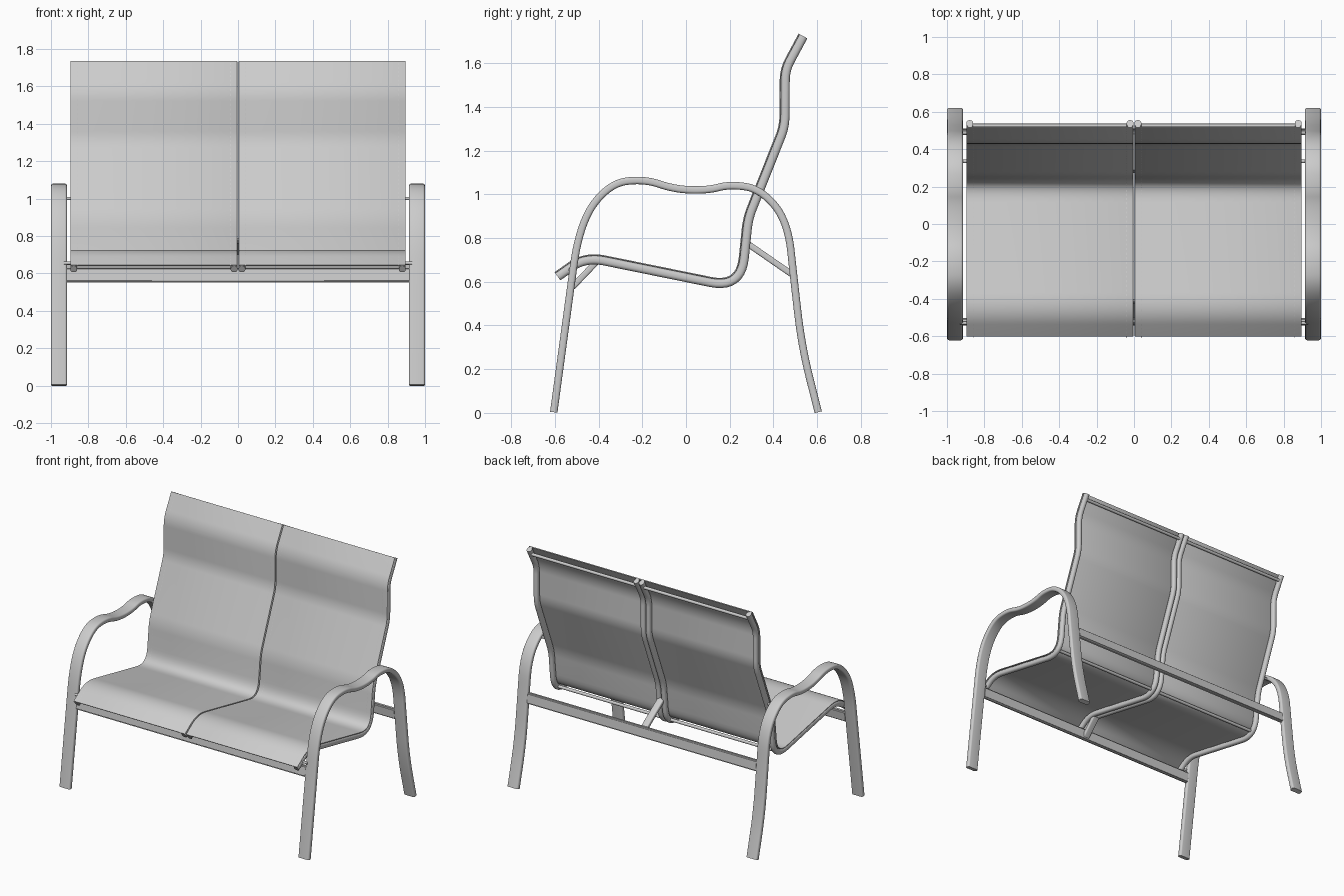
import bpy, bmesh, math
from mathutils import Vector

cube = bpy.data.objects.get("Cube")
if cube:
    bpy.data.objects.remove(cube, do_unlink=True)

grey = bpy.data.materials.new("light_grey")
grey.use_nodes = True
grey.diffuse_color = (0.6, 0.6, 0.6, 1)
grey.node_tree.nodes["Principled BSDF"].inputs["Base Color"].default_value = (0.6, 0.6, 0.6, 1)


def finish(name, bm, angle=40):
    bmesh.ops.recalc_face_normals(bm, faces=bm.faces)
    mesh = bpy.data.meshes.new(name)
    bm.to_mesh(mesh)
    bm.free()
    mesh.materials.append(grey)
    ob = bpy.data.objects.new(name, mesh)
    bpy.context.collection.objects.link(ob)
    bpy.ops.object.select_all(action='DESELECT')
    ob.select_set(True)
    bpy.context.view_layer.objects.active = ob
    bpy.ops.object.shade_smooth_by_angle(angle=math.radians(angle))
    return ob


def rounded_path(corners, steps=10):
    """Turn (y, z, reach) corners into a path with rounded bends."""
    pts = [Vector(c[:2]) for c in corners]
    path = [pts[0]]
    for i in range(1, len(pts) - 1):
        p, reach = pts[i], corners[i][2]
        a, b = pts[i - 1] - p, pts[i + 1] - p
        a = p + a.normalized() * min(reach, a.length / 2)
        b = p + b.normalized() * min(reach, b.length / 2)
        for s in range(steps + 1):
            t = s / steps
            q = a * (1 - t) ** 2 + p * 2 * t * (1 - t) + b * t * t
            if (q - path[-1]).length > 0.001:
                path.append(q)
    return path + [pts[-1]]


def frames(path):
    """Yield each path point with its tangent and upper normal."""
    for i, p in enumerate(path):
        t = (path[min(i + 1, len(path) - 1)] - path[max(i - 1, 0)]).normalized()
        yield p, t, Vector((-t.y, t.x))


def round_rect(w, h, r, steps=4):
    out = []
    for k, (sx, sy) in enumerate([(1, 1), (-1, 1), (-1, -1), (1, -1)]):
        for s in range(steps + 1):
            a = math.pi / 2 * (k + s / steps)
            out.append((sx * (w / 2 - r) + r * math.cos(a), sy * (h / 2 - r) + r * math.sin(a)))
    return out


def sweep(name, path, section, x, lift=0):
    """Sweep a cross-section along a side-on path at the given x."""
    bm = bmesh.new()
    rings = []
    for p, t, n in frames(path):
        ring = []
        for u, v in section:
            q = p + n * (v + lift)
            ring.append(bm.verts.new((x + u, q.x, q.y)))
        rings.append(ring)
    for a, b in zip(rings, rings[1:]):
        for i in range(len(a)):
            j = (i + 1) % len(a)
            bm.faces.new((a[i], a[j], b[j], b[i]))
    bm.faces.new(rings[0])
    bm.faces.new(rings[-1])
    return finish(name, bm)


def rod(name, x0, x1, y, z, radius):
    bm = bmesh.new()
    bmesh.ops.create_cone(bm, cap_ends=True, segments=16, radius1=radius, radius2=radius, depth=x1 - x0)
    ob = finish(name, bm)
    ob.rotation_euler.y = math.pi / 2
    ob.location = ((x0 + x1) / 2, y, z)


def beam(name, y, z, tilt):
    bm = bmesh.new()
    bmesh.ops.create_cube(bm, size=1)
    bmesh.ops.scale(bm, vec=(1.85, 0.03, 0.078), verts=bm.verts)
    bmesh.ops.bevel(bm, geom=bm.edges[:], offset=0.008, segments=3, affect='EDGES')
    ob = finish(name, bm)
    ob.location = (0, y, z)
    ob.rotation_euler.x = tilt


# Side-on paths of the arm hoop and the seat rail
arm_path = rounded_path([
    (-0.605, 0.003, 0), (-0.487, 0.87, .2), (-0.35, 1.05, .2), (-0.19, 1.07, .1),
    (-0.05, 1.022, .1), (0.10, 1.018, .1), (0.2, 1.045, .1), (0.34, 1.025, .2),
    (0.465, 0.88, .2), (0.495, 0.6, .2), (0.53, 0.3, .2), (0.605, 0.003, 0)])
seat_path = rounded_path([
    (-0.588, 0.625, 0), (-0.46, 0.715, .09), (0.25, 0.571, .14), (0.283, 0.89, .05),
    (0.45, 1.31, .05), (0.452, 1.57, .05), (0.535, 1.724, 0)])

arm_section = round_rect(0.086, 0.034, 0.012)
rail_section = round_rect(0.036, 0.040, 0.016)
strut_section = round_rect(0.05, 0.028, 0.008)
sling_section = round_rect(0.892, 0.006, 0.002, 2)

for side, s in (("right", -1), ("left", 1)):
    sweep(side + "_arm_and_legs", arm_path, arm_section, s * 0.957)
    sweep(side + "_outer_rail", seat_path, rail_section, s * 0.878, -0.003)
    sweep(side + "_inner_rail", seat_path, rail_section, s * 0.021, -0.003)
    sweep(side + "_sling", seat_path, sling_section, s * 0.45, 0.02)

    # Cross rods between the rails
    lo, hi = sorted((s * 0.021, s * 0.878))
    for part, y, z in (("top", 0.525, 1.685), ("lower", 0.225, 0.615), ("front", -0.56, 0.635)):
        rod(f"{side}_{part}_cross_rod", lo, hi, y, z, 0.011)

    # Spacer bolts joining the rails to the arms
    lo, hi = sorted((s * 0.88, s * 0.93))
    for part, y, z in (("front", -0.53, 0.655), ("back", 0.335, 1.0)):
        rod(f"{side}_{part}_spacer", lo, hi, y, z, 0.009)

    # Stitches along both edges of the sling
    bm = bmesh.new()
    travelled, last = 0, seat_path[0]
    for a, b in zip(seat_path, seat_path[1:]):
        t = (b - a).normalized()
        n = Vector((-t.y, t.x))
        length = (b - a).length
        while travelled < length:
            c = a + t * travelled + n * 0.0232
            for x in (0.04, 0.86):
                quad = [(x + i * 0.0015, c + t * j * 0.006) for i, j in ((-1, -1), (1, -1), (1, 1), (-1, 1))]
                bm.faces.new([bm.verts.new((s * u, q.x, q.y)) for u, q in quad])
            travelled += 0.025
        travelled -= length
    finish(side + "_stitches", bm)

# Beams between the legs
beam("front_beam", -0.523, 0.59, -0.137)
beam("back_beam", 0.493, 0.62, 0.1)

# Centre struts from the beams to the inner rails
sweep("front_strut", [Vector((-0.52, 0.575)), Vector((-0.41, 0.69))], strut_section, 0)
sweep("back_strut", [Vector((0.49, 0.63)), Vector((0.28, 0.775))], strut_section, 0)
